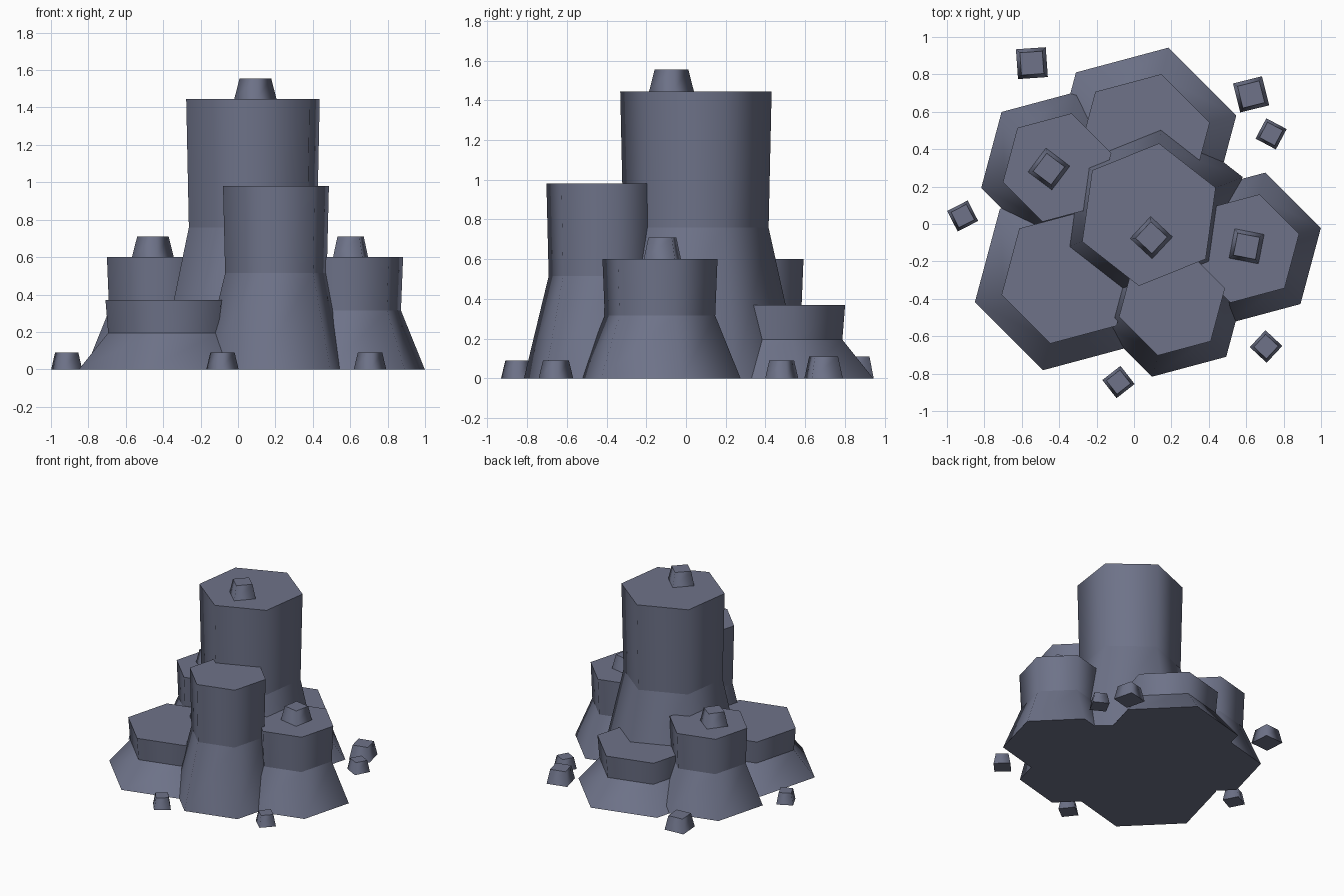
import bpy, bmesh, math

if "Cube" in bpy.data.objects:
    bpy.data.objects.remove(bpy.data.objects["Cube"])

stone = bpy.data.materials.new("slate_stone")
stone.diffuse_color = (0.156, 0.171, 0.25, 1)
stone.use_nodes = True
stone.node_tree.nodes["Principled BSDF"].inputs["Base Color"].default_value = stone.diffuse_color


def prism(name, sides, x, y, angle, rings):
    """Stack of regular polygons: rings = [(radius, z), ...], smooth sides, sharp rims."""
    bm = bmesh.new()
    loops = []
    for r, z in rings:
        loops.append([bm.verts.new((x + r * math.cos(math.radians(angle) + i * math.tau / sides),
                                    y + r * math.sin(math.radians(angle) + i * math.tau / sides), z))
                      for i in range(sides)])
    for lo, hi in zip(loops, loops[1:]):
        for i in range(sides):
            j = (i + 1) % sides
            bm.faces.new((lo[i], lo[j], hi[j], hi[i])).smooth = True
    bm.faces.new(loops[0][::-1])
    bm.faces.new(loops[-1])
    for e in bm.edges:
        if abs(e.verts[0].co.z - e.verts[1].co.z) < 1e-6:
            e.smooth = False
    mesh = bpy.data.meshes.new(name)
    bm.to_mesh(mesh)
    bm.free()
    mesh.materials.append(stone)
    ob = bpy.data.objects.new(name, mesh)
    bpy.context.collection.objects.link(ob)


# Hexagonal columns with a flared foot: x, y, top radius, height, angle
columns = {
    "main_column": (0.08, 0.05, 0.385, 1.445, 22),
    "front_column": (0.203, -0.42, 0.293, 0.98, 15),
    "right_column": (0.593, -0.131, 0.30, 0.60, 15),
    "left_column": (-0.411, 0.302, 0.30, 0.60, 15),
    "front_left_column": (-0.353, -0.284, 0.368, 0.37, 15),
    "back_column": (0.052, 0.448, 0.366, 0.37, 15),
}
for name, (x, y, r, h, a) in columns.items():
    prism(name, 6, x, y, a, [(r * 1.4, 0), (r * 0.96, h * 0.525), (r, h)])

# Tapered square stones: x, y, base z, radius, height, corner angle
stones = {
    "main_cap_stone": (0.093, -0.073, 1.445, 0.113, 0.11, 2),
    "left_cap_stone": (-0.455, 0.294, 0.60, 0.113, 0.11, 8),
    "right_cap_stone": (0.602, -0.119, 0.60, 0.113, 0.11, 34),
    "back_left_rock": (-0.546, 0.86, 0, 0.113, 0.11, 49),
    "back_right_rock": (0.626, 0.693, 0, 0.113, 0.11, 59),
    "right_rock": (0.733, 0.482, 0, 0.087, 0.09, 17),
    "front_right_rock": (0.706, -0.655, 0, 0.087, 0.09, 2),
    "front_rock": (-0.083, -0.845, 0, 0.087, 0.09, 83),
    "left_rock": (-0.916, 0.043, 0, 0.087, 0.09, 72),
}
for name, (x, y, z, r, h, a) in stones.items():
    prism(name, 4, x, y, a, [(r, z), (r * 0.75, z + h)])
